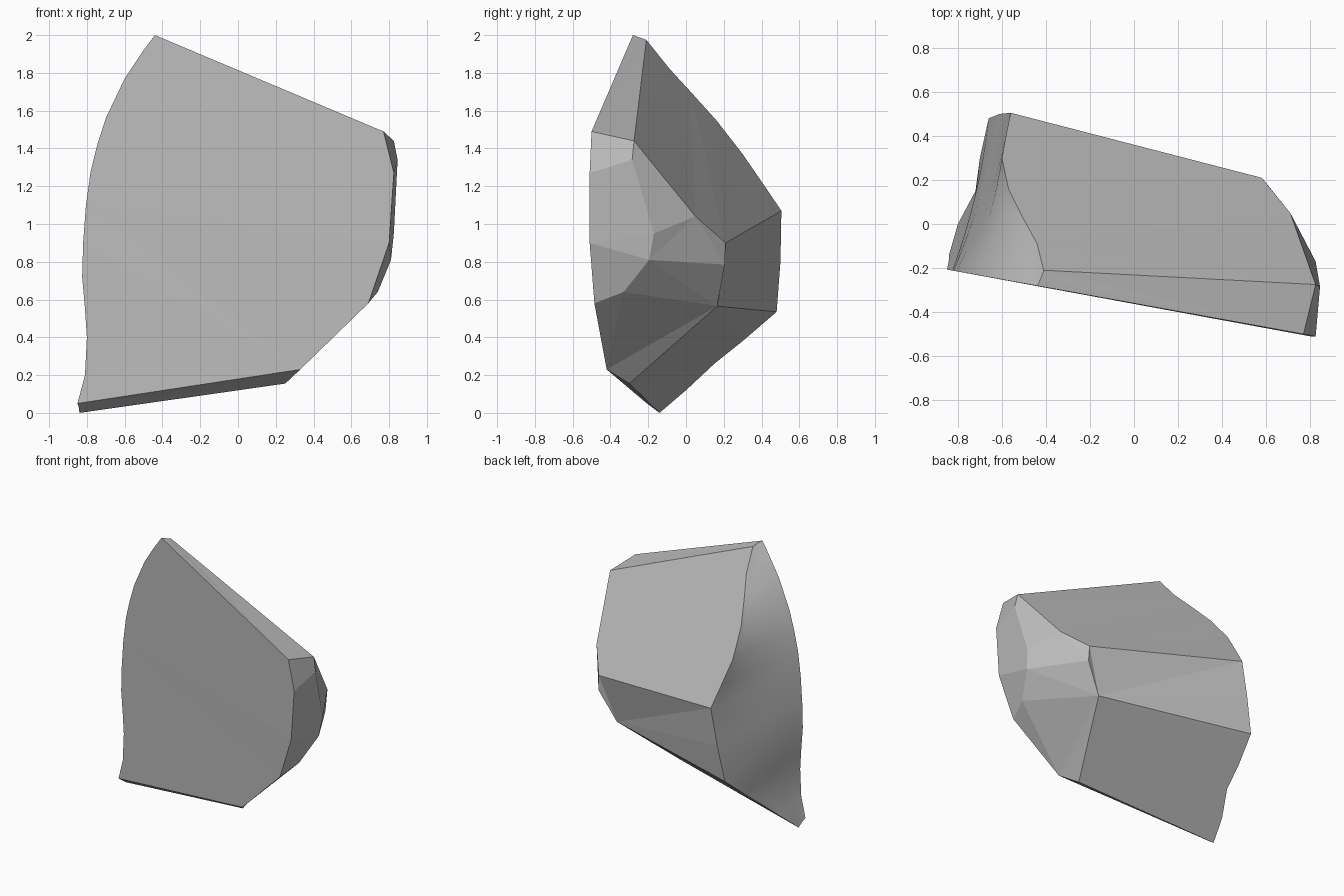
import bpy, bmesh
from mathutils import Vector

cube = bpy.data.objects.get("Cube")
if cube:
    bpy.data.objects.remove(cube, do_unlink=True)

# Single stone colour
stone = bpy.data.materials.new("stone_grey")
stone.use_nodes = True
grey = (0.5, 0.5, 0.5, 1)
stone.diffuse_color = grey
stone.node_tree.nodes["Principled BSDF"].inputs["Base Color"].default_value = grey

# Corners of the chipped end
corners = {
    "A": (0.77, -0.50, 1.49), "B": (0.825, -0.275, 1.44),
    "C": (0.845, -0.285, 1.34), "D": (0.825, -0.51, 1.27),
    "E": (0.80, -0.51, 0.90), "F": (0.69, -0.485, 0.58),
    "G": (0.33, -0.42, 0.23), "H": (0.74, -0.33, 0.64),
    "I": (0.81, -0.195, 0.81), "J": (0.825, -0.17, 0.95),
    "K": (0.71, 0.05, 1.04), "L": (0.58, 0.21, 0.90),
    "M": (0.585, 0.205, 0.785), "N": (0.46, 0.165, 0.565),
    "P": (0.25, -0.30, 0.155),
}

# Front rim of the broken end (x, z), lying in the flat front plane
front_rim = [(-0.85, 0.05), (-0.81, 0.2), (-0.80, 0.4), (-0.81, 0.55),
             (-0.825, 0.72), (-0.82, 0.9), (-0.805, 1.1), (-0.78, 1.28),
             (-0.745, 1.42), (-0.70, 1.56), (-0.6, 1.77), (-0.5, 1.92), (-0.44, 2.0)]
front_rim = [Vector((x, -0.36 - 0.18 * x, z)) for x, z in front_rim]

# Back rim: along the underside, up the back, then over the sloping top
back_rim = [(-0.84, -0.14, 0), (-0.8, 0, 0.12), (-0.72, 0.15, 0.26), (-0.7, 0.3, 0.38),
            (-0.66, 0.48, 0.535), (-0.61, 0.5, 0.8), (-0.56, 0.505, 1.07),
            (-0.58, 0.41, 1.21), (-0.60, 0.3, 1.37), (-0.57, 0.16, 1.55),
            (-0.50, 0.02, 1.705), (-0.44, -0.09, 1.825), (-0.41, -0.21, 1.975)]
back_rim = [Vector(p) for p in back_rim]
LOW, HIGH, COLS = 4, 6, 8   # rim rows of the two back corners, columns across

bm = bmesh.new()
v = {name: bm.verts.new(co) for name, co in corners.items()}

# Slightly hollow, smooth broken surface lofted between the rims
rows = []
for a, b in zip(front_rim, back_rim):
    row = []
    for c in range(COLS + 1):
        t = c / COLS
        p = a.lerp(b, t)
        p.x += 0.12 * t * (1 - t) * (b - a).length
        row.append(bm.verts.new(p))
    rows.append(row)
for r0, r1 in zip(rows, rows[1:]):
    for c in range(COLS):
        bm.faces.new((r0[c], r0[c + 1], r1[c + 1], r1[c])).smooth = True

front = [r[0] for r in rows]
back = [r[-1] for r in rows]


def facet(letters, rim=()):
    bm.faces.new([v[k] for k in letters] + list(rim))


# Small facets of the chipped end
for letters in ("ABCD", "CDEIJ", "BCJK", "JKLMI", "EIHF", "FHIMNPG"):
    facet(letters)

# Large flat sides running to the broken end
facet("ADEFG", front)
facet("BA", [front[-1], back[-1]])
facet("LKB", back[HIGH:][::-1])
facet("NML", back[LOW:HIGH + 1][::-1])
facet("PN", back[:LOW + 1][::-1])
facet("GP", rows[0][::-1])
# Close the short top edge of the loft into the top strip
top_strip = [f for f in bm.faces if {v["A"], v["B"], front[-1], back[-1]} == set(f.verts)]
bmesh.ops.delete(bm, geom=top_strip, context="FACES_ONLY")
facet("BA", rows[-1])

bmesh.ops.triangulate(bm, faces=[f for f in bm.faces if len(f.verts) > 4])
bmesh.ops.recalc_face_normals(bm, faces=bm.faces)
mesh = bpy.data.meshes.new("stone_block")
bm.to_mesh(mesh)
bm.free()
mesh.materials.append(stone)
block = bpy.data.objects.new("stone_block", mesh)
bpy.context.collection.objects.link(block)
